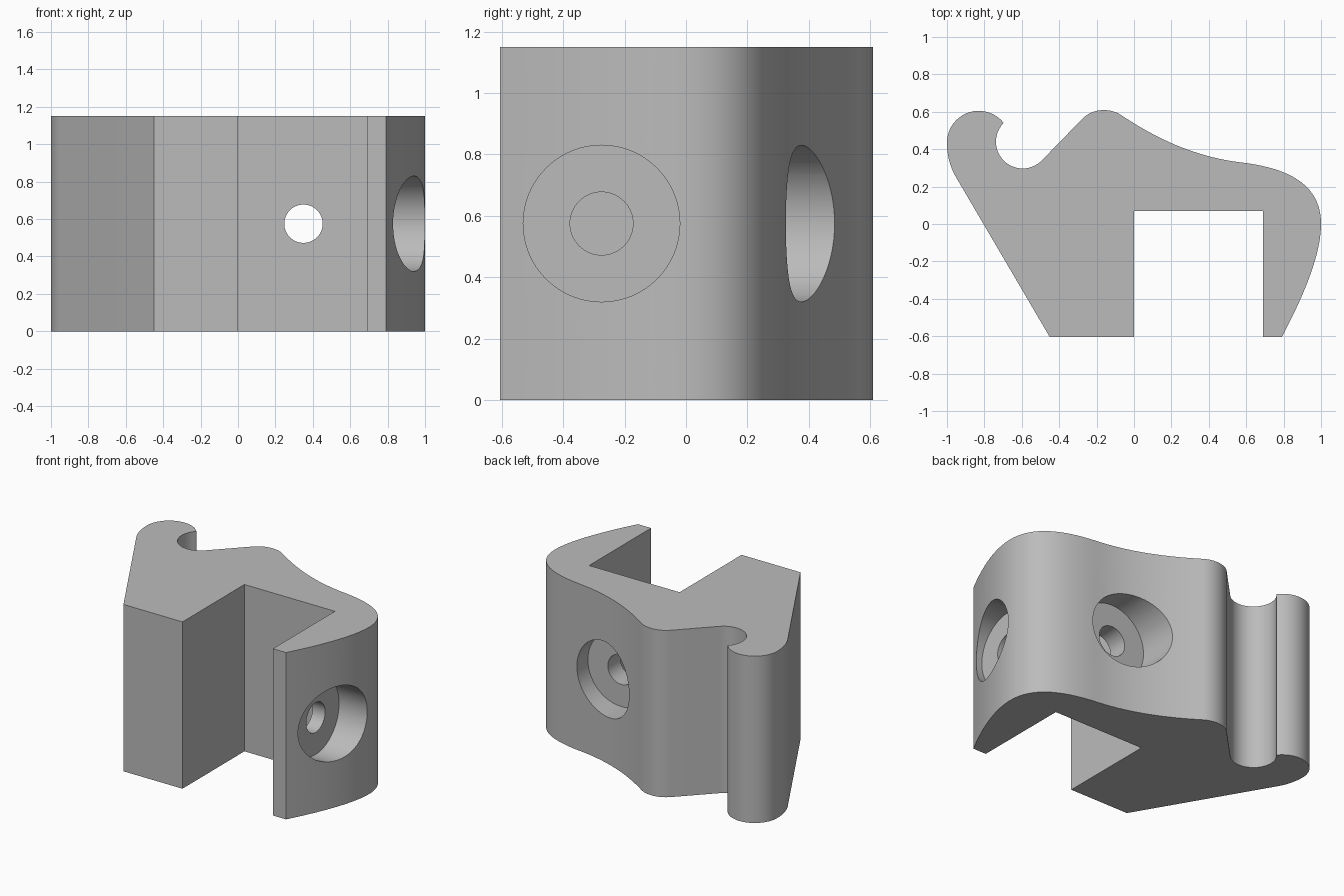
import bpy
import bmesh
import math
from mathutils import Vector
from mathutils.geometry import interpolate_bezier

cube = bpy.data.objects.get("Cube")
if cube:
    bpy.data.objects.remove(cube, do_unlink=True)

HEIGHT = 1.15
MID = HEIGHT / 2

grey = bpy.data.materials.new("plain grey")
grey.use_nodes = True
colour = (0.5, 0.5, 0.5, 1)
grey.diffuse_color = colour
grey.node_tree.nodes["Principled BSDF"].inputs["Base Color"].default_value = colour


def bezier(a, b, c, d, n=20):
    pts = interpolate_bezier(*[Vector((*p, 0)) for p in (a, b, c, d)], n)
    return [(p.x, p.y) for p in pts]


def arc(cx, cy, r, start, end, n=28):
    angles = [math.radians(start + (end - start) * i / n) for i in range(n + 1)]
    return [(cx + r * math.cos(a), cy + r * math.sin(a)) for a in angles]


# Outline: square jaw, curved arm and back, hooked corner
outline = [(-0.45, -0.605), (0, -0.605), (0, 0.07), (0.69, 0.07), (0.69, -0.605)]
outline += bezier((0.79, -0.605), (0.91, -0.38), (1, -0.16), (1, 0))
outline += bezier((1, 0), (1, 0.21), (0.83, 0.3), (0.565, 0.33))
outline += bezier((0.565, 0.33), (0.33, 0.36), (0.13, 0.45), (-0.07, 0.583))
outline += bezier((-0.07, 0.583), (-0.12, 0.617), (-0.21, 0.624), (-0.272, 0.567), 12)
outline += arc(-0.595, 0.44, 0.143, -45, -223)
outline += arc(-0.83, 0.435, 0.17, 39, 180)
outline += bezier((-1, 0.435), (-1, 0.37), (-0.985, 0.31), (-0.955, 0.256), 12)

# Drop repeated points where segments meet
clean = []
for p in outline:
    if not clean or math.dist(p, clean[-1]) > 0.002:
        clean.append(p)

# Clamp body
bm = bmesh.new()
base = bm.faces.new([bm.verts.new((x, y, 0)) for x, y in clean])
ext = bmesh.ops.extrude_face_region(bm, geom=[base])
top = [v for v in ext["geom"] if isinstance(v, bmesh.types.BMVert)]
bmesh.ops.translate(bm, verts=top, vec=(0, 0, HEIGHT))
bmesh.ops.recalc_face_normals(bm, faces=bm.faces)
mesh = bpy.data.meshes.new("clamp_body")
bm.to_mesh(mesh)
bm.free()
mesh.materials.append(grey)
body = bpy.data.objects.new("clamp_body", mesh)
bpy.context.collection.objects.link(body)


def drill(name, radius, start, end):
    """Cut a round hole along the line from start to end."""
    start, end = Vector(start), Vector(end)
    axis = end - start
    bpy.ops.mesh.primitive_cylinder_add(
        vertices=64, radius=radius, depth=axis.length, location=(start + end) / 2,
        rotation=axis.to_track_quat("Z", "Y").to_euler())
    cutter = bpy.context.object
    cutter.name = name
    cutter.data.materials.append(grey)
    cutter.hide_render = True
    mod = body.modifiers.new(name, "BOOLEAN")
    mod.operation = "DIFFERENCE"
    mod.solver = "EXACT"
    mod.object = cutter
    bpy.context.view_layer.objects.active = body
    bpy.ops.object.modifier_apply(modifier=name)
    bpy.data.objects.remove(cutter, do_unlink=True)


# Counterbored screw holes through the arm and the back
drill("arm_counterbore", 0.255, (0.785, -0.275, MID), (1.2, -0.275, MID))
drill("arm_hole", 0.1025, (0.6, -0.275, MID), (1.2, -0.275, MID))
drill("back_counterbore", 0.255, (0.35, 0.205, MID), (0.35, 0.9, MID))
drill("back_hole", 0.1025, (0.35, -0.1, MID), (0.35, 0.9, MID))

bpy.ops.object.select_all(action="DESELECT")
body.select_set(True)
bpy.context.view_layer.objects.active = body
bpy.ops.object.shade_smooth_by_angle(angle=math.radians(30))
